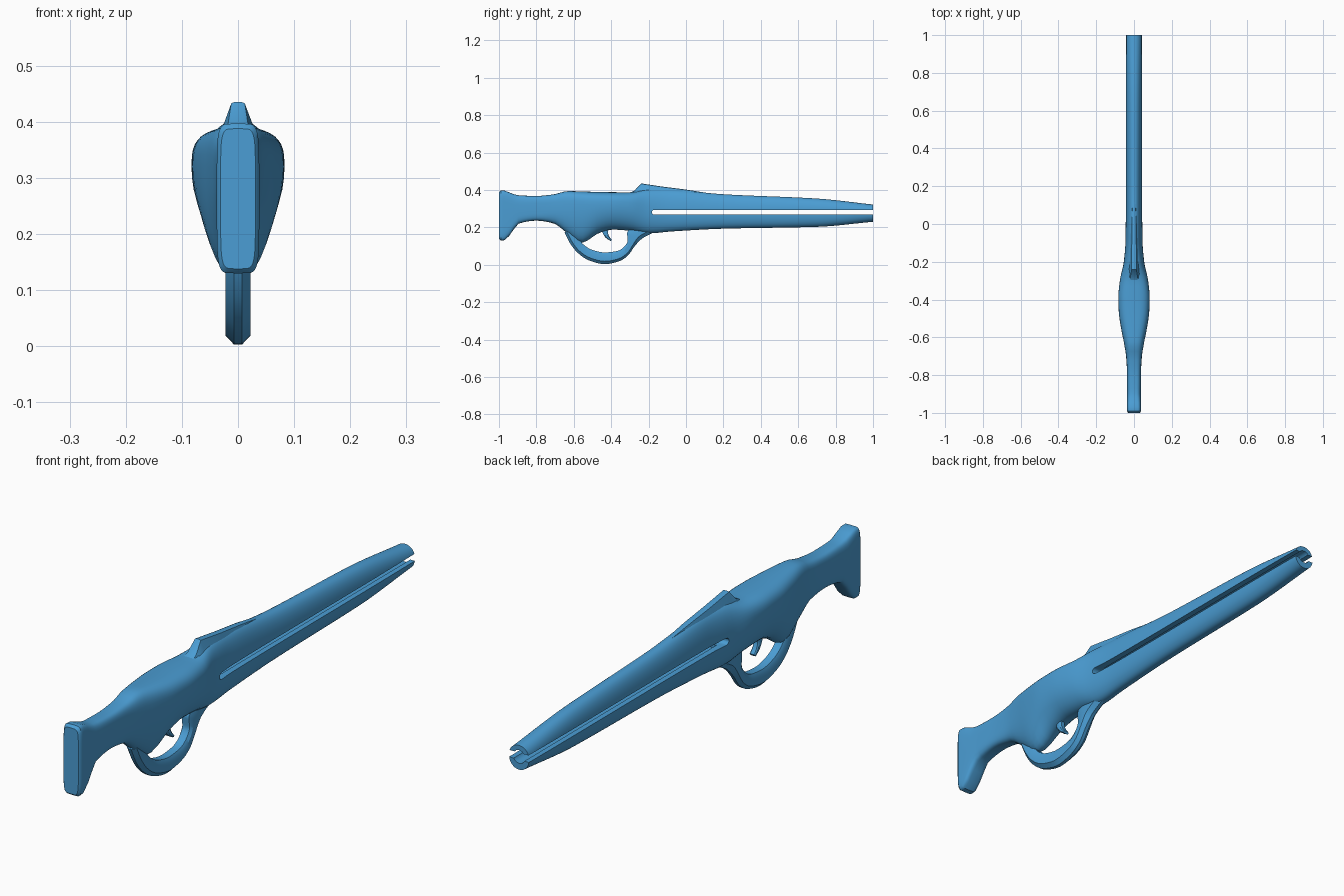
import bpy, bmesh, math

if "Cube" in bpy.data.objects:
    bpy.data.objects.remove(bpy.data.objects["Cube"])

blue = bpy.data.materials.new("blue")
blue.diffuse_color = (0.07, 0.34, 0.66, 1)
blue.use_nodes = True
blue.node_tree.nodes["Principled BSDF"].inputs["Base Color"].default_value = blue.diffuse_color


def pchip(rows, x):
    """Smooth interpolation of table rows (first column is x) without overshoot."""
    i = max(k for k in range(len(rows) - 1) if rows[k][0] <= x + 1e-9)
    a, b = rows[i], rows[i + 1]
    h = b[0] - a[0]
    t = (x - a[0]) / h

    def slope(k, c):
        if k == 0 or k == len(rows) - 1:
            k0 = min(k, len(rows) - 2)
            return (rows[k0 + 1][c] - rows[k0][c]) / (rows[k0 + 1][0] - rows[k0][0])
        d0 = (rows[k][c] - rows[k - 1][c]) / (rows[k][0] - rows[k - 1][0])
        d1 = (rows[k + 1][c] - rows[k][c]) / (rows[k + 1][0] - rows[k][0])
        return 0 if d0 * d1 <= 0 else 2 * d0 * d1 / (d0 + d1)

    out = []
    for c in range(1, len(a)):
        out.append((2*t**3 - 3*t**2 + 1) * a[c] + (t**3 - 2*t**2 + t) * h * slope(i, c)
                   + (3*t**2 - 2*t**3) * b[c] + (t**3 - t**2) * h * slope(i + 1, c))
    return out


def loft(name, rings, angle=35):
    """Skin closed rings of points and cap both ends."""
    bm = bmesh.new()
    vs = [[bm.verts.new(p) for p in r] for r in rings]
    n = len(vs[0])
    for r0, r1 in zip(vs, vs[1:]):
        for k in range(n):
            bm.faces.new((r0[k], r0[(k + 1) % n], r1[(k + 1) % n], r1[k]))
    bm.faces.new(vs[0])
    bm.faces.new(vs[-1])
    bmesh.ops.recalc_face_normals(bm, faces=bm.faces)
    me = bpy.data.meshes.new(name)
    bm.to_mesh(me)
    bm.free()
    ob = bpy.data.objects.new(name, me)
    bpy.context.collection.objects.link(ob)
    me.materials.append(blue)
    smooth(ob, angle)
    return ob


def smooth(ob, angle=35):
    bpy.ops.object.select_all(action='DESELECT')
    ob.select_set(True)
    bpy.context.view_layer.objects.active = ob
    bpy.ops.object.shade_smooth_by_angle(angle=math.radians(angle))


# Body stations: y, top, bottom, widest height, half width, upper and lower roundness
body = [
    (-1.00, .388, .138, .27, .031, 6, 6),
    (-.990, .397, .130, .27, .038, 6, 6),
    (-.965, .396, .132, .27, .038, 6, 6),
    (-.935, .382, .170, .27, .038, 5, 5),
    (-.89, .371, .222, .29, .037, 4, 4),
    (-.80, .368, .236, .30, .037, 4, 4),
    (-.71, .376, .222, .31, .041, 3.5, 3),
    (-.63, .394, .165, .32, .053, 3, 2.3),
    (-.56, .392, .118, .32, .067, 3, 2),
    (-.46, .389, .172, .32, .081, 3, 2),
    (-.39, .388, .188, .32, .083, 3, 2),
    (-.30, .387, .182, .31, .075, 3, 2),
    (-.20, .405, .168, .29, .054, 2.4, 2.2),
    (-.08, .402, .178, .28, .045, 2.2, 2.3),
    (.20, .377, .193, .28, .043, 2.2, 2.3),
    (.70, .354, .203, .28, .043, 2.2, 2.3),
    (1.00, .322, .230, .278, .042, 2.1, 2.1),
]


def body_ring(y):
    top, bot, mid, w, nu, nl = pchip(body, y)
    ring = []
    for k in range(40):
        a = 2 * math.pi * k / 40
        c, s = math.cos(a), math.sin(a)
        n, h = (nu, top - mid) if s >= 0 else (nl, mid - bot)
        ring.append((math.copysign(w * abs(c) ** (2 / n), c), y,
                     mid + math.copysign(h * abs(s) ** (2 / n), s)))
    return ring


ys = sorted({-1.0, -.997, -.99, -.98} | {round(-.97 + 1.97 * k / 80, 4) for k in range(81)})
stock_and_barrel = loft("stock_and_barrel", [body_ring(y) for y in ys])

# Long side slot with a rounded rear end, and the bore between the barrel halves
slot_outline = [(1.1, .294)] + [
    (-.17 - .013 * math.sin(math.pi * k / 8), .281 + .013 * math.cos(math.pi * k / 8))
    for k in range(9)] + [(1.1, .268)]
slot = loft("slot_cutter", [[(x, y, z) for y, z in slot_outline] for x in (-.2, .2)])
bore = loft("bore_cutter", [[(.025 * math.cos(math.pi * k / 12), y,
                              .279 + .025 * math.sin(math.pi * k / 12)) for k in range(24)]
                            for y in (-.15, 1.1)])
for cutter in (slot, bore):
    m = stock_and_barrel.modifiers.new("cut", 'BOOLEAN')
    m.object, m.operation, m.solver = cutter, 'DIFFERENCE', 'EXACT'
    bpy.context.view_layer.objects.active = stock_and_barrel
    while stock_and_barrel.modifiers[0] != m:
        bpy.ops.object.modifier_move_to_index(modifier=m.name, index=0)
    bpy.ops.object.modifier_apply(modifier=m.name)
    cutter.hide_render = True
for cutter in (slot, bore):
    bpy.data.objects.remove(cutter)
smooth(stock_and_barrel)

# Raised rear sight running down into the barrel
sight = []
for y, z, wt, wb in ((-.30, .386, .022, .034), (-.275, .397, .018, .034), (-.24, .435, .012, .033),
                     (-.12, .417, .012, .027), (0, .402, .011, .022), (.12, .383, .008, .014)):
    base = .375 if y < .05 else .365
    sight.append([(wb, y, base), (wt, y, z - .002), (wt * .6, y, z),
                  (-wt * .6, y, z), (-wt, y, z - .002), (-wb, y, base)])
loft("rear_sight", sight, 25)


def strip(name, outer, inner, w_out, w_mid, w_in, steps):
    """Bevelled band between an outer and an inner side-view curve."""
    po = [(i, *p) for i, p in enumerate(outer)]
    pi = [(i, *p) for i, p in enumerate(inner)]
    rings = []
    for k in range(steps + 1):
        t = (len(outer) - 1) * k / steps
        o, n = pchip(po, t), pchip(pi, t)
        at = lambda x, f: (x, o[0] + (n[0] - o[0]) * f, o[1] + (n[1] - o[1]) * f)
        rings.append([at(w_out, 0), at(w_mid, .25), at(w_mid, .75), at(w_in, 1),
                      at(-w_in, 1), at(-w_mid, .75), at(-w_mid, .25), at(-w_out, 0)])
    return loft(name, rings, 30)


# Trigger guard loop and trigger
strip("trigger_guard",
      [(-.65, .175), (-.62, .115), (-.58, .065), (-.52, .024), (-.435, .003),
       (-.36, .018), (-.31, .05), (-.275, .098), (-.235, .14), (-.17, .175)],
      [(-.60, .185), (-.575, .145), (-.553, .113), (-.50, .079), (-.435, .066),
       (-.37, .073), (-.33, .097), (-.312, .13), (-.315, .17), (-.29, .20)],
      .007, .022, .015, 45)
strip("trigger",
      [(-.452, .20), (-.446, .172), (-.43, .145), (-.402, .126)],
      [(-.415, .20), (-.418, .175), (-.412, .155), (-.397, .134)],
      .008, .012, .008, 12)
